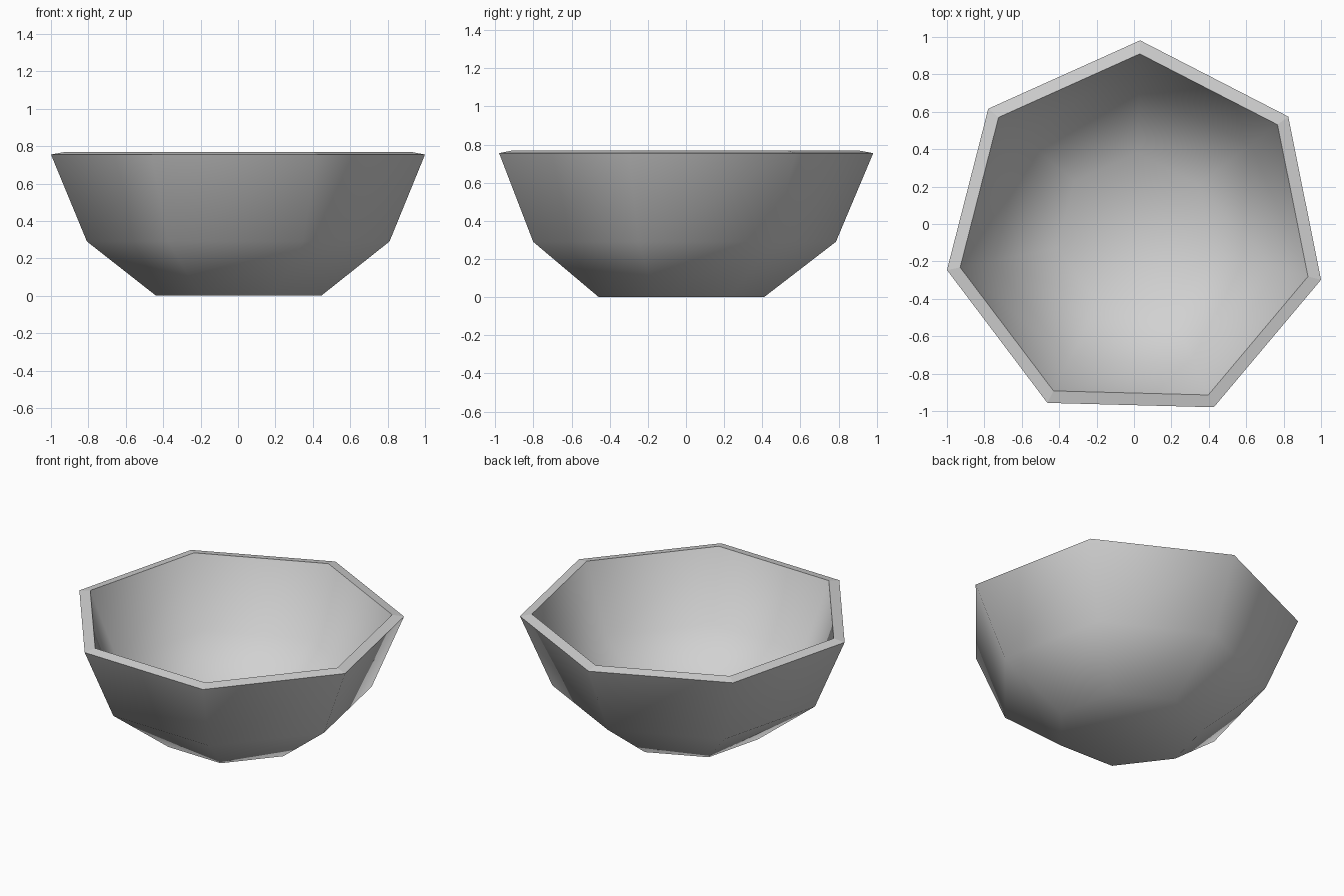
import bpy, bmesh, math

if "Cube" in bpy.data.objects:
    bpy.data.objects.remove(bpy.data.objects["Cube"])

SIDES = 7
CX, CY = 0.006, -0.044
START = math.radians(88.5)

# Profile (radius, height): outer base up to the rim, then down the inside
profile = [(0.453, 0.0), (0.83, 0.29), (1.026, 0.755),
           (0.954, 0.768), (0.772, 0.333), (0.424, 0.07)]

bm = bmesh.new()
rings = []
for r, z in profile:
    ring = []
    for i in range(SIDES):
        a = START + 2 * math.pi * i / SIDES
        ring.append(bm.verts.new((CX + r * math.cos(a), CY + r * math.sin(a), z)))
    rings.append(ring)

# Walls and rim
for lo, hi in zip(rings, rings[1:]):
    for i in range(SIDES):
        j = (i + 1) % SIDES
        bm.faces.new((lo[i], lo[j], hi[j], hi[i]))

# Underside and inner floor
bm.faces.new(rings[0][::-1])
bm.faces.new(rings[-1])
bmesh.ops.recalc_face_normals(bm, faces=bm.faces[:])

# Smooth shading everywhere except the flat rim
for f in bm.faces:
    f.smooth = True
rim_edges = set()
for ring in (rings[2], rings[3]):
    for i in range(SIDES):
        e = bm.edges.get((ring[i], ring[(i + 1) % SIDES]))
        e.smooth = False
        rim_edges.add(e)
for f in bm.faces:
    if sum(e in rim_edges for e in f.edges) == 2:
        f.smooth = False

mesh = bpy.data.meshes.new("bowl")
bm.to_mesh(mesh)
bm.free()

grey = bpy.data.materials.new("light grey")
grey.diffuse_color = (0.64, 0.64, 0.64, 1.0)
grey.use_nodes = True
grey.node_tree.nodes["Principled BSDF"].inputs["Base Color"].default_value = grey.diffuse_color
mesh.materials.append(grey)

bowl = bpy.data.objects.new("bowl", mesh)
bpy.context.collection.objects.link(bowl)
